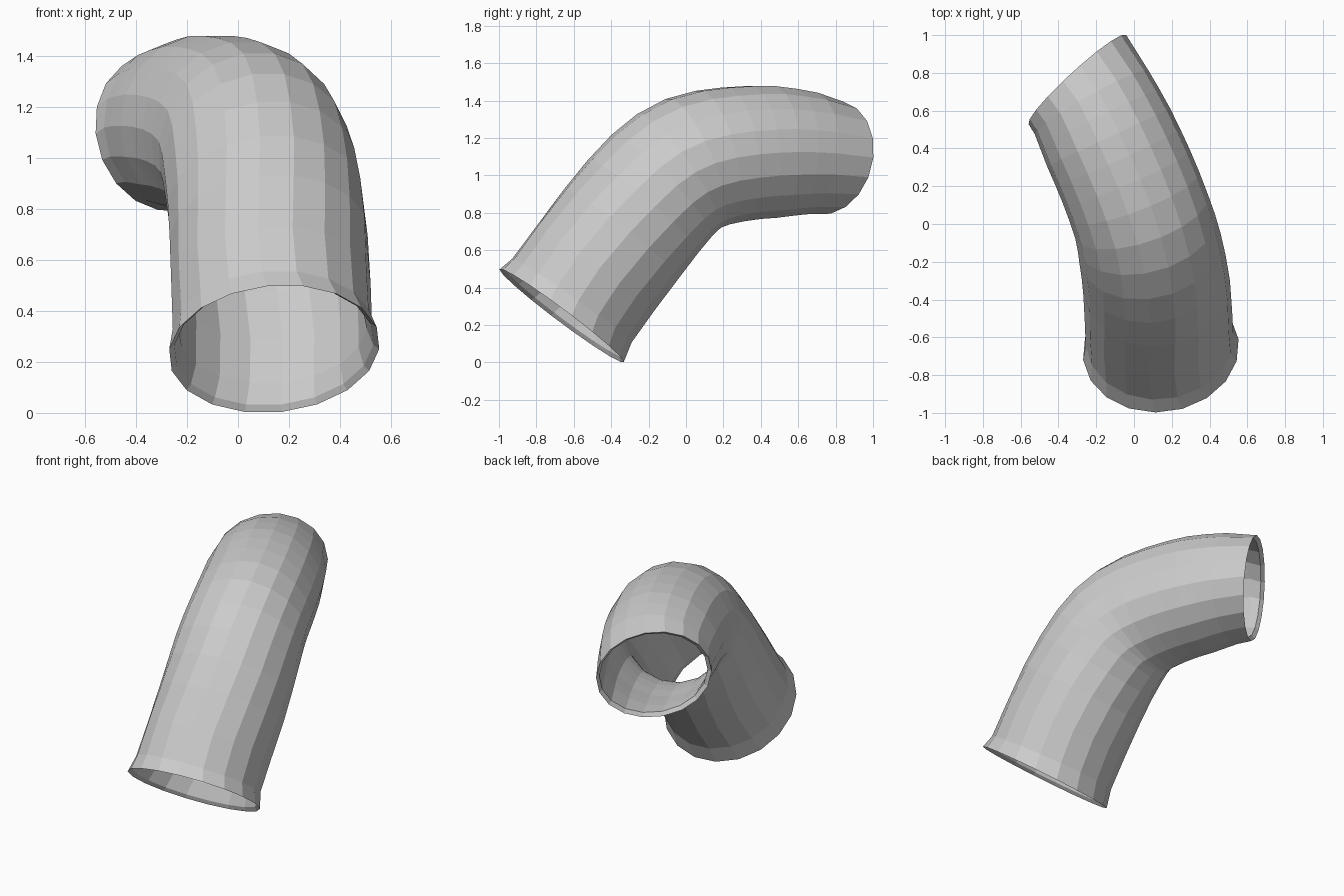
import bpy, bmesh, math
from mathutils import Vector

if "Cube" in bpy.data.objects:
    bpy.data.objects.remove(bpy.data.objects["Cube"])

SIDES = 18

# Path stations: centre, half width, half height of the section
keys = [
    ((0.135, -0.610, 0.330), 0.392, 0.392),
    ((0.120, -0.340, 0.695), 0.390, 0.390),
    ((0.085, -0.130, 0.945), 0.382, 0.382),
    ((0.040, 0.040, 1.065), 0.370, 0.375),
    ((-0.040, 0.250, 1.112), 0.365, 0.365),
    ((-0.135, 0.460, 1.125), 0.360, 0.357),
    ((-0.225, 0.645, 1.117), 0.345, 0.332),
]
# Flared rims: centre, half width, half height, facing direction
start = (Vector((0.142, -0.665, 0.250)), 0.415, 0.415, Vector((-0.08, 0.60, 0.80)))
end = (Vector((-0.300, 0.765, 1.095)), 0.350, 0.308, Vector((-0.67, 0.73, -0.15)))


def catmull(a, b, c, d, t):
    return 0.5 * (2 * b + (c - a) * t + (2 * a - 5 * b + 4 * c - d) * t ** 2
                  + (3 * b - a - 3 * c + d) * t ** 3)


# Smooth the path into evenly subdivided stations
pts = [start[0]] + [Vector(k[0]) for k in keys] + [end[0]]
body = []
for i in range(len(keys)):
    for t in ((0, 0.5) if i < len(keys) - 1 else (0,)):
        if i == len(keys) - 1:
            c, w, h = pts[i + 1].copy(), keys[i][1], keys[i][2]
        else:
            c = catmull(*pts[i:i + 4], t)
            w = keys[i][1] * (1 - t) + keys[i + 1][1] * t
            h = keys[i][2] * (1 - t) + keys[i + 1][2] * t
        body.append((c, w, h))
line = [start[0]] + [b[0] for b in body] + [end[0]]
stations = [start]
for i, (c, w, h) in enumerate(body):
    n = (line[i + 2] - line[i + 1]).normalized() + (line[i + 1] - line[i]).normalized()
    stations.append((c, w, h, n))
stations.append(end)

bm = bmesh.new()


def ring(c, w, h, n):
    n = n.normalized()
    side = n.cross(Vector((0, 0, 1))).normalized()
    up = side.cross(n)
    return [bm.verts.new(c + side * w * math.cos(a) + up * h * math.sin(a))
            for a in (2 * math.pi * k / SIDES for k in range(SIDES))]


# Outer wall, then a thin inner wall back again, with slightly recessed lips
outer = [ring(*s) for s in stations]
inner = []
for i, (c, w, h, n) in enumerate(stations):
    shift = 0.02 if i == 0 else -0.02 if i == len(stations) - 1 else 0
    inner.append(ring(c + n.normalized() * shift, w - 0.022, h - 0.022, n))
loops = outer + inner[::-1]
for i, a in enumerate(loops):
    b = loops[(i + 1) % len(loops)]
    for k in range(SIDES):
        j = (k + 1) % SIDES
        bm.faces.new((a[k], a[j], b[j], b[k]))
bmesh.ops.recalc_face_normals(bm, faces=bm.faces)

mesh = bpy.data.meshes.new("bent_pipe")
bm.to_mesh(mesh)
bm.free()
pipe = bpy.data.objects.new("bent_pipe", mesh)
bpy.context.collection.objects.link(pipe)
